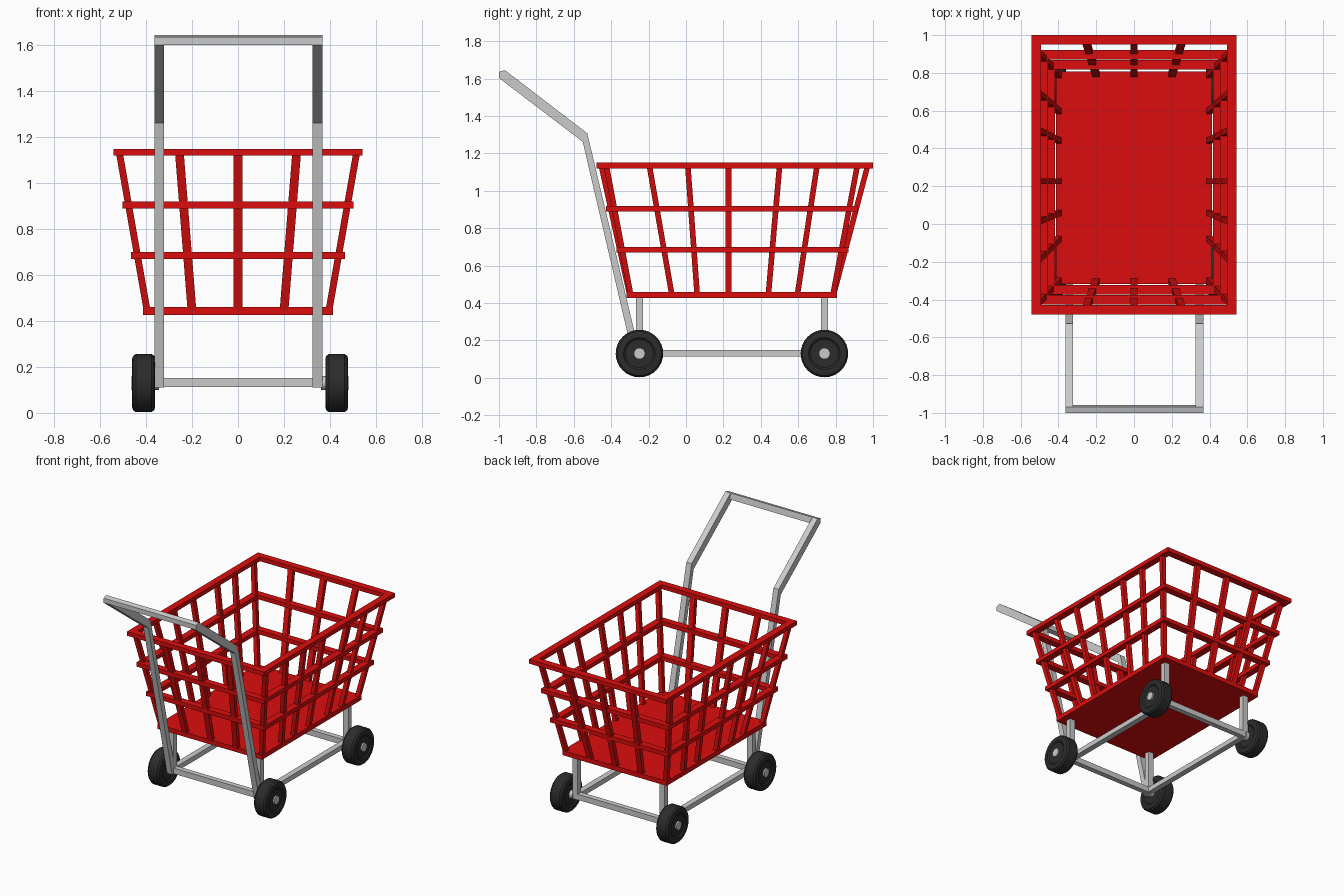
import bpy, bmesh, math
from mathutils import Matrix

if "Cube" in bpy.data.objects:
    bpy.data.objects.remove(bpy.data.objects["Cube"])


def material(name, rgb):
    m = bpy.data.materials.new(name)
    m.diffuse_color = (*rgb, 1)
    m.use_nodes = True
    m.node_tree.nodes["Principled BSDF"].inputs["Base Color"].default_value = m.diffuse_color
    return m


RED = material("red_plastic", (0.72, 0.004, 0.004))
RUBBER = material("dark_rubber", (0.025, 0.025, 0.025))


def finish(name, bm, mat=None):
    bmesh.ops.recalc_face_normals(bm, faces=bm.faces)
    me = bpy.data.meshes.new(name)
    bm.to_mesh(me)
    bm.free()
    ob = bpy.data.objects.new(name, me)
    bpy.context.collection.objects.link(ob)
    if mat:
        me.materials.append(mat)
    return ob


def loft(bm, loops, caps=True, closed=False):
    """Skin a list of equal-length point loops with quads."""
    vs = [[bm.verts.new(p) for p in lp] for lp in loops]
    pairs = list(zip(vs, vs[1:])) + ([(vs[-1], vs[0])] if closed else [])
    for a, b in pairs:
        for i in range(len(a)):
            j = (i + 1) % len(a)
            bm.faces.new((a[i], a[j], b[j], b[i]))
    if caps and not closed:
        bm.faces.new(vs[0])
        bm.faces.new(vs[-1])


def rect(x0, x1, y0, y1, z):
    return [(x0, y0, z), (x1, y0, z), (x1, y1, z), (x0, y1, z)]


def box(bm, x0, x1, y0, y1, z0, z1):
    loft(bm, [rect(x0, x1, y0, y1, z0), rect(x0, x1, y0, y1, z1)])


def slat(bm, bottom, top, hx, hy):
    """Leaning bar with level ends."""
    loft(bm, [rect(x - hx, x + hx, y - hy, y + hy, z) for x, y, z in (bottom, top)])


# basket floor
bm = bmesh.new()
box(bm, -0.413, 0.413, -0.317, 0.807, 0.427, 0.46)
finish("basket_floor", bm, RED)

# horizontal basket hoops: half width, back y, front y, bottom z, top z
for name, hx, y0, y1, z0, z1 in (("basket_rim", 0.542, -0.479, 1.0, 1.12, 1.15),
                                 ("upper_hoop", 0.504, -0.427, 0.92, 0.89, 0.92),
                                 ("lower_hoop", 0.467, -0.372, 0.868, 0.67, 0.70)):
    w = 0.05
    outer = (-hx, hx, y0, y1)
    inner = (-hx + w, hx - w, y0 + w, y1 - w)
    bm = bmesh.new()
    loft(bm, [rect(*outer, z0), rect(*outer, z1), rect(*inner, z1), rect(*inner, z0)],
         closed=True)
    finish(name, bm, RED)

# leaning slats on the long sides
ZB, ZT = 0.44, 1.13
bm = bmesh.new()
for yb, yt in ((-0.295, -0.425), (-0.075, -0.195), (0.06, 0.01), (0.227, 0.227),
               (0.44, 0.50), (0.595, 0.70), (0.785, 0.915)):
    for s in (-1, 1):
        slat(bm, (s * 0.395, yb, ZB), (s * 0.516, yt, ZT), 0.015, 0.015)
finish("side_slats", bm, RED)

# leaning slats on the two ends
bm = bmesh.new()
for xb, xt in ((-0.2, -0.255), (0, 0), (0.2, 0.255)):
    slat(bm, (xb, -0.3, ZB), (xt, -0.452, ZT), 0.019, 0.015)
    slat(bm, (xb, 0.788, ZB), (xt, 0.97, ZT), 0.019, 0.015)
finish("end_slats", bm, RED)

# bent handle: side profile extruded for each leg, then the grip between them
X = ((-0.363, -0.322), (0.325, 0.367))
leg = [(-0.283, 0.11), (-0.552, 1.262), (-1.0, 1.603), (-1.0, 1.636),
       (-0.968, 1.645), (-0.528, 1.308), (-0.243, 0.11)]
grip = [(-1.0, 1.603), (-1.0, 1.636), (-0.968, 1.645), (-0.958, 1.603)]
bm = bmesh.new()
for x0, x1 in X:
    loft(bm, [[(x, y, z) for y, z in leg] for x in (x0, x1)])
loft(bm, [[(x, y, z) for y, z in grip] for x in (X[0][1], X[1][0])])
finish("handle", bm)

# wheel frame: rails, cross bars and posts
AXLES = (-0.249, 0.74)
AZ = 0.13
bm = bmesh.new()
for x0, x1 in X:
    box(bm, x0, x1, AXLES[0], AXLES[1], 0.115, 0.15)
    for y in AXLES:
        box(bm, x0, x1, y - 0.019, y + 0.019, 0.11, 0.43)
for y in AXLES:
    box(bm, X[0][1], X[1][0], y - 0.019, y + 0.019, 0.112, 0.152)
finish("wheel_frame", bm)

# wheels turned from a profile (offset along axle, radius), with metal hubs
tyre = [(-0.042, 0.0), (-0.042, 0.075), (-0.05, 0.085), (-0.05, 0.105), (-0.046, 0.118),
        (-0.034, 0.127)]
tyre += [(-x, r) for x, r in reversed(tyre)]
N = 32
for side, cx in (("left", -0.411), ("right", 0.43)):
    for end, cy in zip(("rear", "front"), AXLES):
        bm = bmesh.new()
        loft(bm, [[(cx + x, cy + r * math.cos(2 * math.pi * i / N),
                    AZ + r * math.sin(2 * math.pi * i / N)) for i in range(N)]
                  for x, r in tyre], caps=False)
        bmesh.ops.remove_doubles(bm, verts=bm.verts, dist=1e-5)
        wheel = finish(f"{side}_{end}_wheel", bm, RUBBER)

        bm = bmesh.new()
        s = 1 if cx > 0 else -1
        bmesh.ops.create_cone(bm, cap_ends=True, segments=24, radius1=0.03, radius2=0.03,
                              depth=0.12, matrix=Matrix.Translation((cx - s * 0.008, cy, AZ))
                              @ Matrix.Rotation(math.pi / 2, 4, 'Y'))
        hub = finish(f"{side}_{end}_hub", bm)
        for ob in (wheel, hub):
            bpy.ops.object.select_all(action='DESELECT')
            ob.select_set(True)
            bpy.context.view_layer.objects.active = ob
            bpy.ops.object.shade_smooth_by_angle(angle=math.radians(35))
